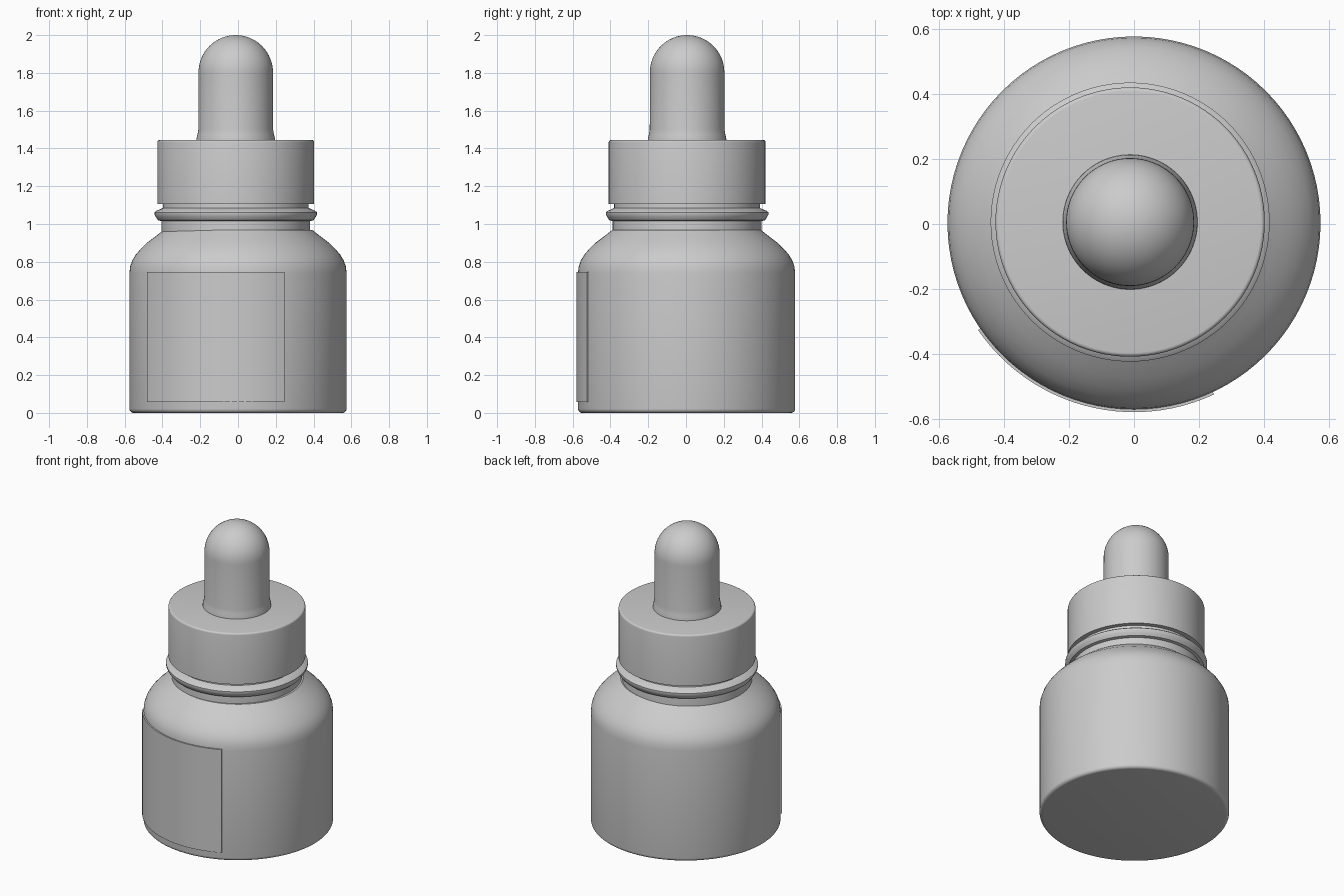
import bpy, bmesh, math

if "Cube" in bpy.data.objects:
    bpy.data.objects.remove(bpy.data.objects["Cube"])

SEG = 96
grey = bpy.data.materials.new("plain grey")
grey.diffuse_color = (0.6, 0.6, 0.6, 1)
grey.use_nodes = True
grey.node_tree.nodes["Principled BSDF"].inputs["Base Color"].default_value = grey.diffuse_color


def finish(name, bm, angle=32):
    bmesh.ops.recalc_face_normals(bm, faces=bm.faces)
    me = bpy.data.meshes.new(name)
    bm.to_mesh(me)
    bm.free()
    me.materials.append(grey)
    ob = bpy.data.objects.new(name, me)
    bpy.context.collection.objects.link(ob)
    bpy.ops.object.select_all(action='DESELECT')
    ob.select_set(True)
    bpy.context.view_layer.objects.active = ob
    bpy.ops.object.shade_smooth_by_angle(angle=math.radians(angle))
    return ob


def lathe(name, profile, cx, cy):
    """Revolve (radius, height) points, capping both ends."""
    bm = bmesh.new()
    rings = []
    for r, z in profile:
        if r < 1e-5:
            rings.append([bm.verts.new((cx, cy, z))] * SEG)
        else:
            rings.append([bm.verts.new((cx + r * math.cos(2 * math.pi * i / SEG),
                                        cy + r * math.sin(2 * math.pi * i / SEG), z))
                          for i in range(SEG)])
    for a, b in zip(rings, rings[1:]):
        for i in range(SEG):
            j = (i + 1) % SEG
            quad = list(dict.fromkeys((a[i], a[j], b[j], b[i])))
            bm.faces.new(quad)
    for end in (rings[0], rings[-1]):
        if end[0] is not end[1]:
            bm.faces.new(end)
    return finish(name, bm)


def arc(r0, z0, rad, a0, a1, n):
    return [(r0 + rad * math.cos(math.radians(a0 + (a1 - a0) * k / n)),
             z0 + rad * math.sin(math.radians(a0 + (a1 - a0) * k / n)))
            for k in range(n + 1)]


BX, BY = 0.0, 0.003      # bottle axis
CX, CY = -0.012, 0.006   # neck, cap and bulb axis

# Bottle body with rounded foot and shoulder
lathe("bottle_body",
      arc(0.553, 0.022, 0.022, -90, 0, 5)
      + [(0.575, 0.74), (0.571, 0.775), (0.56, 0.807), (0.541, 0.838), (0.515, 0.868),
         (0.48, 0.902), (0.44, 0.932), (0.395, 0.967)], BX, BY)

# Neck running up into the cap
lathe("bottle_neck", [(0.394, 0.93), (0.394, 1.02), (0.386, 1.08), (0.386, 1.13)], CX, CY)

# Flared collar ring on the neck
lathe("neck_ring", [(0.38, 1.012), (0.412, 1.02), (0.422, 1.035), (0.43, 1.05),
                    (0.43, 1.062), (0.42, 1.07), (0.40, 1.078), (0.38, 1.088)], CX, CY)

# Screw cap
lathe("cap", [(0.38, 1.105), (0.415, 1.105)] + arc(0.403, 1.433, 0.012, 0, 90, 4), CX, CY)

# Dropper bulb with flared foot and domed top
dome = arc(0, 1.803, 0.197, 0, 90, 16)
dome[-1] = (0, 2.0)
lathe("dropper_bulb", [(0.208, 1.44), (0.207, 1.455), (0.202, 1.475), (0.198, 1.50)] + dome, CX, CY)

# Wrapped label plate, off-centre on the front
bm = bmesh.new()
N, A0, A1 = 24, math.radians(-55.5), math.radians(25)
sections = []
for k in range(N + 1):
    a = A0 + (A1 - A0) * k / N
    sections.append([bm.verts.new((BX + r * math.sin(a), BY - r * math.cos(a), z))
                     for r, z in ((0.574, 0.057), (0.583, 0.057), (0.583, 0.747), (0.574, 0.747))])
for s, t in zip(sections, sections[1:]):
    for i in range(4):
        bm.faces.new((s[i], s[(i + 1) % 4], t[(i + 1) % 4], t[i]))
bm.faces.new(sections[0])
bm.faces.new(sections[-1])
finish("label", bm)
